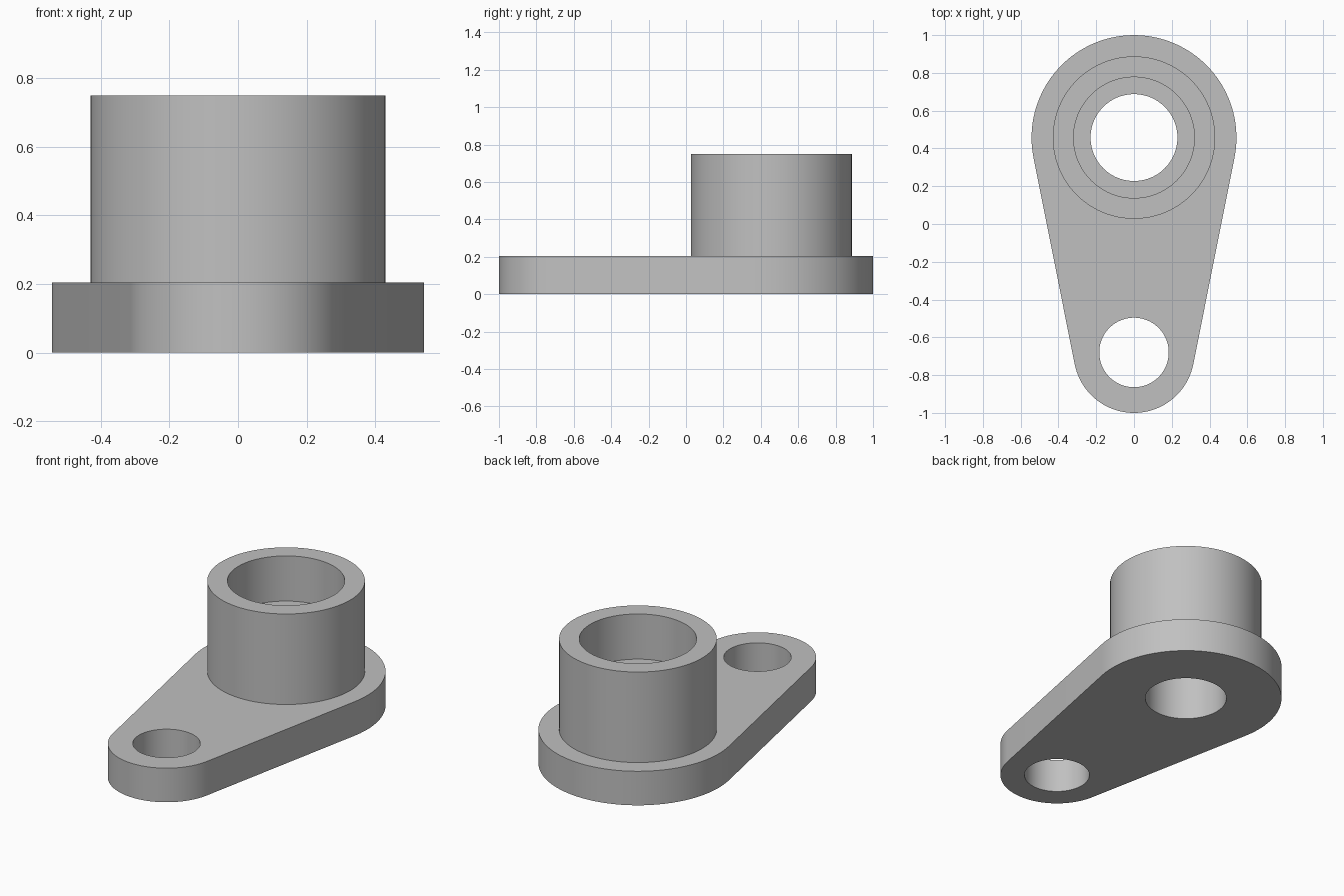
import bpy, bmesh
from math import asin, cos, sin, pi

BIG_Y, BIG_R, BIG_HOLE = 0.4575, 0.5425, 0.23
SMALL_Y, SMALL_R, SMALL_HOLE = -0.68, 0.32, 0.184
PLATE_Z, SHELF_Z, TOP_Z = 0.205, 0.478, 0.75
BOSS_R, BORE_R = 0.43, 0.32
SEGMENTS = 96

cube = bpy.data.objects.get("Cube")
if cube:
    bpy.data.objects.remove(cube, do_unlink=True)

# Single plain grey finish
grey = bpy.data.materials.new("plain_grey")
grey.use_nodes = True
colour = (0.53, 0.53, 0.53, 1)
grey.diffuse_color = colour
grey.node_tree.nodes["Principled BSDF"].inputs["Base Color"].default_value = colour


def arc(cy, r, start, end, n):
    """Points along an arc centred on the y axis."""
    angles = [start + (end - start) * i / n for i in range(n + 1)]
    return [(r * cos(a), cy + r * sin(a), 0) for a in angles]


def add_loop(bm, points):
    """Closed loop of edges through the points."""
    verts = [bm.verts.new(p) for p in points]
    return [bm.edges.new((v, verts[i - 1])) for i, v in enumerate(verts)]


def finish(bm, name):
    bmesh.ops.recalc_face_normals(bm, faces=bm.faces)
    mesh = bpy.data.meshes.new(name)
    bm.to_mesh(mesh)
    bm.free()
    mesh.materials.append(grey)
    obj = bpy.data.objects.new(name, mesh)
    bpy.context.collection.objects.link(obj)
    bpy.ops.object.select_all(action="DESELECT")
    obj.select_set(True)
    bpy.context.view_layer.objects.active = obj
    bpy.ops.object.shade_smooth_by_angle(angle=pi / 6)
    return obj


# Base plate: two arcs joined by tangents, with two through holes
bm = bmesh.new()
tilt = asin((BIG_R - SMALL_R) / (BIG_Y - SMALL_Y))
outline = arc(BIG_Y, BIG_R, -tilt, pi + tilt, SEGMENTS // 2)
outline += arc(SMALL_Y, SMALL_R, pi + tilt, 2 * pi - tilt, SEGMENTS // 2)
edges = add_loop(bm, outline)
for cy, r in ((BIG_Y, BIG_HOLE), (SMALL_Y, SMALL_HOLE)):
    edges += add_loop(bm, arc(cy, r, 0, 2 * pi, SEGMENTS)[:-1])
bmesh.ops.triangle_fill(bm, edges=edges, use_beauty=True, normal=(0, 0, 1))
result = bmesh.ops.extrude_face_region(bm, geom=bm.faces[:], use_keep_orig=True)
raised = [g for g in result["geom"] if isinstance(g, bmesh.types.BMVert)]
bmesh.ops.translate(bm, verts=raised, vec=(0, 0, PLATE_Z))
finish(bm, "base_plate")

# Boss: lathed sleeve with a stepped bore
bm = bmesh.new()
profile = [(BOSS_R, PLATE_Z), (BOSS_R, TOP_Z), (BORE_R, TOP_Z),
           (BORE_R, SHELF_Z), (BIG_HOLE, SHELF_Z), (BIG_HOLE, PLATE_Z)]
verts = [bm.verts.new((r, 0, z)) for r, z in profile]
edges = [bm.edges.new(pair) for pair in zip(verts, verts[1:])]
bmesh.ops.spin(bm, geom=verts + edges, cent=(0, 0, 0), axis=(0, 0, 1),
               angle=2 * pi, steps=SEGMENTS, use_merge=True)
bmesh.ops.remove_doubles(bm, verts=bm.verts, dist=0.0001)
boss = finish(bm, "stepped_boss")
boss.location.y = BIG_Y
